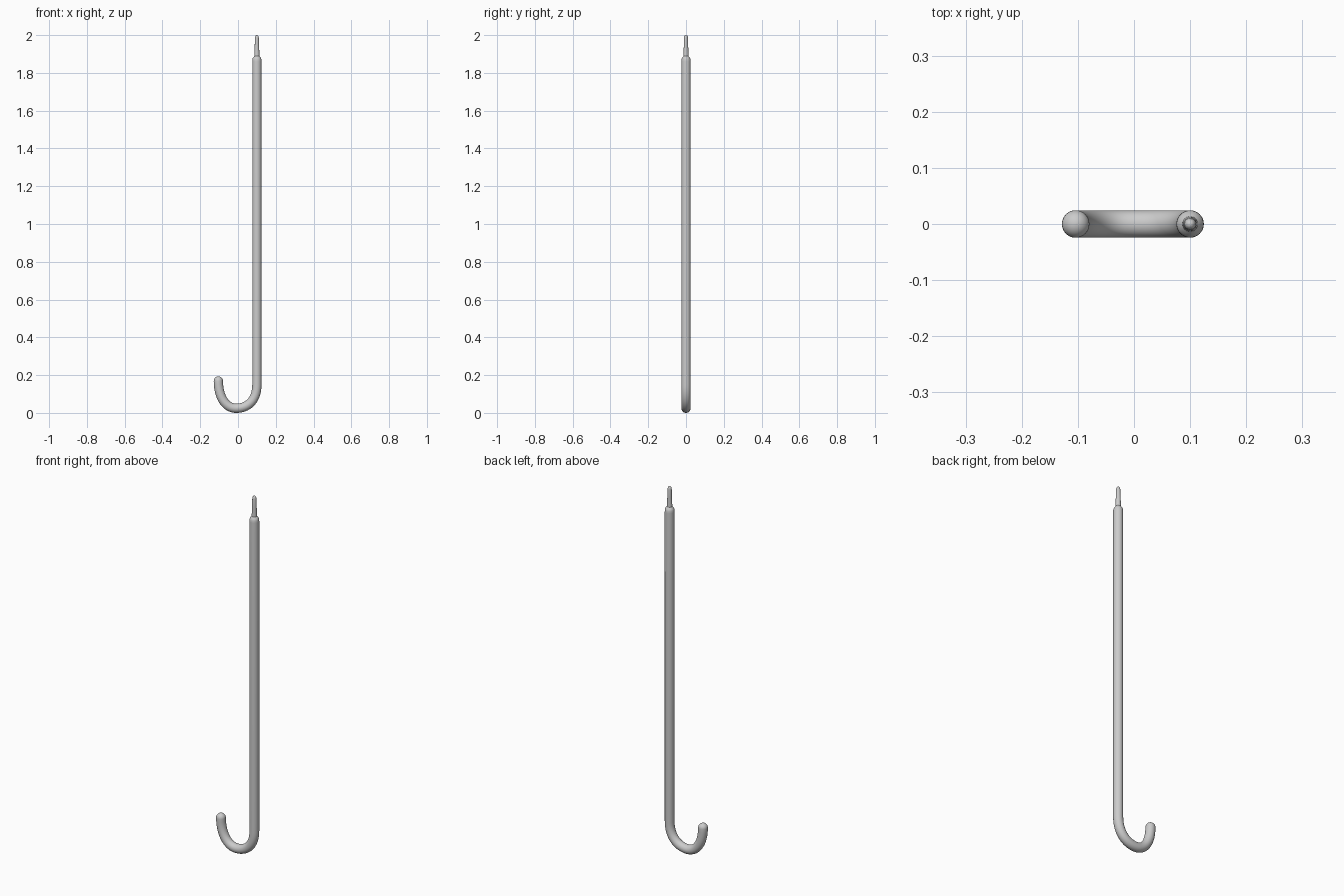
import bpy, bmesh, math
from mathutils import Vector
from mathutils.geometry import interpolate_bezier

if "Cube" in bpy.data.objects:
    bpy.data.objects.remove(bpy.data.objects["Cube"])

SIDES = 32


def sweep(name, stations):
    """Skin round sections along a path in the xz plane; stations are (point, radius)."""
    bm = bmesh.new()
    pts = [Vector((p[0], 0, p[1])) for p, r in stations]
    rings = []
    for i, (p, r) in enumerate(stations):
        t = (pts[min(i + 1, len(pts) - 1)] - pts[max(i - 1, 0)]).normalized()
        side = Vector((t.z, 0, -t.x))
        rings.append([bm.verts.new(pts[i] + r * (side * math.cos(a) + Vector((0, math.sin(a), 0))))
                      for a in (2 * math.pi * k / SIDES for k in range(SIDES))])
    for a, b in zip(rings, rings[1:]):
        for k in range(SIDES):
            n = (k + 1) % SIDES
            bm.faces.new((a[k], a[n], b[n], b[k]))
    bm.faces.new(rings[0][::-1])
    bm.faces.new(rings[-1])
    bmesh.ops.recalc_face_normals(bm, faces=bm.faces)
    me = bpy.data.meshes.new(name)
    bm.to_mesh(me)
    bm.free()
    ob = bpy.data.objects.new(name, me)
    bpy.context.collection.objects.link(ob)
    bpy.context.view_layer.objects.active = ob
    ob.select_set(True)
    bpy.ops.object.shade_smooth_by_angle(angle=math.radians(40))
    ob.select_set(False)
    return ob


def bezier(a, b, c, d, n):
    return [(p.x, p.y) for p in interpolate_bezier(*(Vector(v) for v in (a, b, c, d)), n)]


R, X = 0.0245, 0.1

# Hooked handle and long shaft: domed tip, two bends, straight run, rounded shoulder
tip = (-0.104, 0.169)
cane = []
for i in range(8):
    a = math.radians(87 - 87 * i / 7)
    cane.append(((tip[0], tip[1] + R * math.sin(a)), R * math.cos(a)))
hook = bezier(tip, (-0.104, 0.085), (-0.066, R), (-0.01, R), 16)
hook += bezier((-0.01, R), (0.055, R), (X, 0.07), (X, 0.15), 18)[1:]
cane += [(p, R) for p in hook[1:]]
cane += [((X, z), r) for z, r in ((0.2, R), (1.86, R), (1.872, 0.024),
                                  (1.88, 0.021), (1.886, 0.016), (1.89, 0.013))]
sweep("cane_shaft_and_handle", cane)

# Slim tapering pin at the end
pin = [(1.87, 0.0145), (1.89, 0.0135), (1.92, 0.0125), (1.945, 0.0115), (1.985, 0.0105),
       (1.993, 0.009), (1.998, 0.006), (2.0, 0.002)]
sweep("end_pin", [((X, z), r) for z, r in pin])
